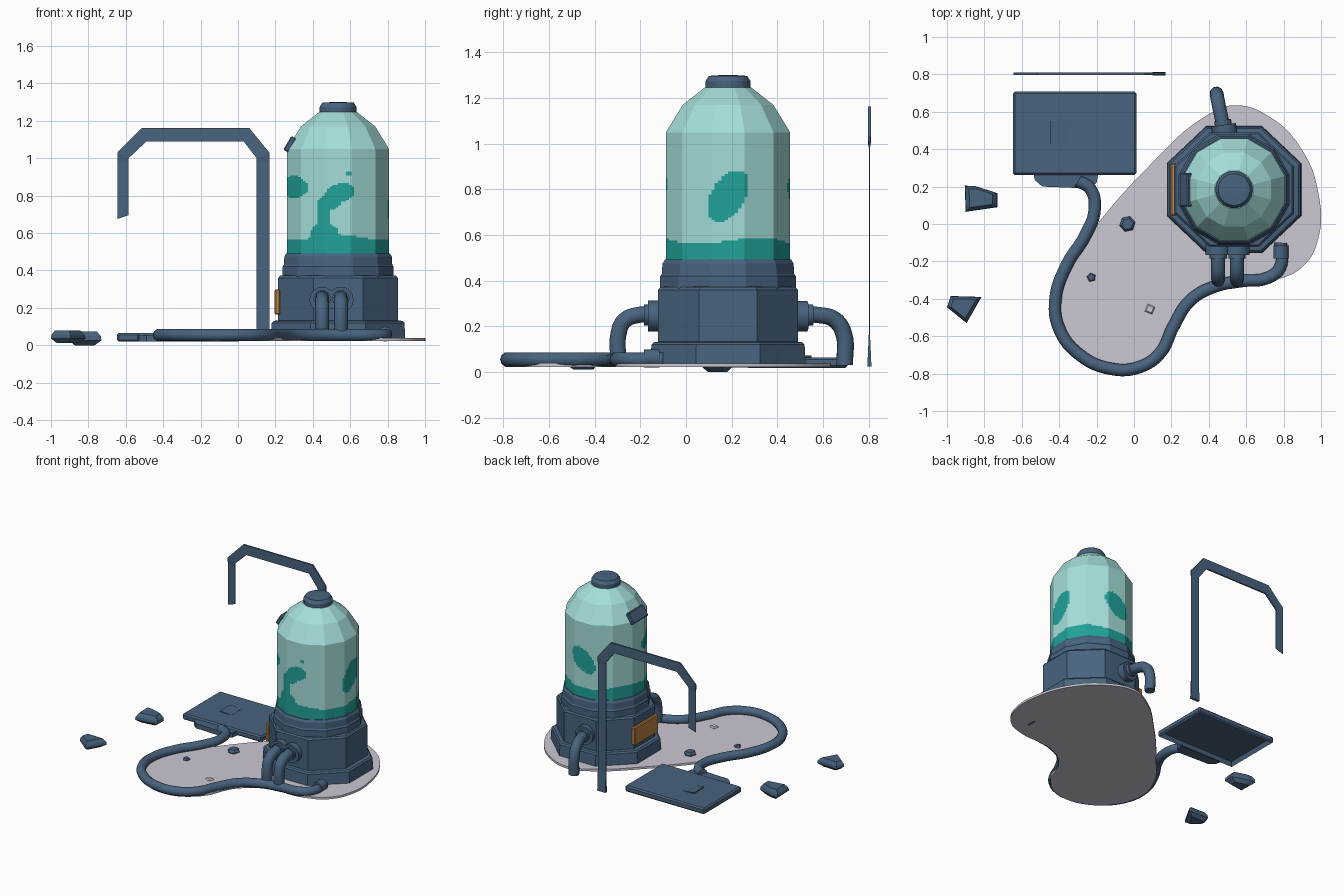
import bpy, bmesh, math
from mathutils import Vector, Matrix

if "Cube" in bpy.data.objects:
    bpy.data.objects.remove(bpy.data.objects["Cube"])


def material(name, rgb):
    m = bpy.data.materials.new(name)
    m.diffuse_color = (*rgb, 1)
    m.use_nodes = True
    m.node_tree.nodes["Principled BSDF"].inputs["Base Color"].default_value = m.diffuse_color
    return m


BLUE = material("slate blue metal", (0.065, 0.125, 0.21))
GLASS = material("pale aqua glass", (0.37, 0.73, 0.70))
TEAL = material("teal liquid", (0.015, 0.36, 0.32))
GREY = material("pale lavender grey", (0.60, 0.58, 0.65))
ORANGE = material("amber panel", (0.50, 0.23, 0.05))
CX, CY = 0.535, 0.184


def finish(name, bm, *mats):
    bmesh.ops.recalc_face_normals(bm, faces=bm.faces)
    me = bpy.data.meshes.new(name)
    bm.to_mesh(me)
    bm.free()
    ob = bpy.data.objects.new(name, me)
    bpy.context.collection.objects.link(ob)
    for m in mats:
        me.materials.append(m)
    return ob


def activate(ob):
    bpy.ops.object.select_all(action='DESELECT')
    ob.select_set(True)
    bpy.context.view_layer.objects.active = ob


def smooth(ob, angle=40):
    activate(ob)
    bpy.ops.object.shade_smooth_by_angle(angle=math.radians(angle))


def loft(name, rings, mat):
    """Closed skin through rings with equal point counts, capped at both ends."""
    bm = bmesh.new()
    loops = [[bm.verts.new(p) for p in r] for r in rings]
    n = len(loops[0])
    for a, b in zip(loops, loops[1:]):
        for i in range(n):
            j = (i + 1) % n
            bm.faces.new((a[i], a[j], b[j], b[i]))
    bm.faces.new(loops[0])
    bm.faces.new(loops[-1])
    return finish(name, bm, mat)


def lathe(name, profile, sides, mat, ys=1.0):
    """Polygonal turned part around the tank axis; r is the flat-to-centre distance."""
    k = 1 / math.cos(math.pi / sides)
    ang = [2 * math.pi * (i + 0.5) / sides for i in range(sides)]
    return loft(name, [[(CX + r * k * math.cos(a), CY + ys * r * k * math.sin(a), z)
                        for a in ang] for r, z in profile], mat)


def box(name, centre, size, mat, rot=None):
    bm = bmesh.new()
    bmesh.ops.create_cube(bm, size=1, matrix=Matrix.Diagonal((*size, 1)))
    bmesh.ops.bevel(bm, geom=bm.edges[:], offset=0.006, segments=1, affect='EDGES')
    bm.transform(Matrix.Translation(centre) @ (rot or Matrix()))
    return finish(name, bm, mat)


def disc(name, centre, r, depth, mat, axis):
    bm = bmesh.new()
    bmesh.ops.create_cone(bm, cap_ends=True, segments=16, radius1=r, radius2=r, depth=depth)
    q = Vector((0, 0, 1)).rotation_difference(Vector(axis)).to_matrix().to_4x4()
    bm.transform(Matrix.Translation(centre) @ q)
    ob = finish(name, bm, mat)
    smooth(ob)
    return ob


def curve(name, pts, mat, r=0.0, closed=False):
    """Round tube through points, or a filled flat sheet when closed."""
    cu = bpy.data.curves.new(name, 'CURVE')
    cu.dimensions = '2D' if closed else '3D'
    sp = cu.splines.new('BEZIER')
    sp.bezier_points.add(len(pts) - 1)
    for bp, p in zip(sp.bezier_points, pts):
        bp.co = p
        bp.handle_left_type = bp.handle_right_type = 'AUTO'
    sp.use_cyclic_u = closed
    sp.resolution_u = 6
    if closed:
        cu.fill_mode, cu.extrude = 'BOTH', 0.008
    else:
        cu.bevel_depth, cu.bevel_resolution, cu.use_fill_caps = r, 3, True
    cu.materials.append(mat)
    ob = bpy.data.objects.new(name, cu)
    bpy.context.collection.objects.link(ob)
    activate(ob)
    bpy.ops.object.convert(target='MESH')
    smooth(bpy.context.object)
    return ob


# Ground sheet
sheet = curve("ground_sheet", [(x, y, 0) for x, y in [
    (0.54, 0.635), (0.73, 0.57), (0.89, 0.41), (0.985, 0.17), (0.985, -0.08), (0.90, -0.23),
    (0.75, -0.30), (0.46, -0.33), (0.29, -0.45), (0.17, -0.68), (-0.05, -0.79), (-0.29, -0.70),
    (-0.42, -0.45), (-0.37, -0.24), (-0.22, -0.03), (0.09, 0.32), (0.38, 0.575)]], GREY, closed=True)
sheet.location.z = 0.030

# Tank base, body, collar and cap
lathe("tank_foot", [(0.36, 0.025), (0.355, 0.12), (0.345, 0.13), (0.31, 0.135)], 8, BLUE, 0.945)
lathe("tank_body", [(0.32, 0.12), (0.32, 0.36), (0.31, 0.372), (0.28, 0.375)], 8, BLUE, 0.955)
lathe("tank_collar", [(0.297, 0.36), (0.297, 0.42), (0.29, 0.43), (0.287, 0.475),
                      (0.277, 0.492), (0.25, 0.492)], 12, BLUE)
smooth(lathe("tank_cap", [(0.098, 1.225), (0.098, 1.275), (0.084, 1.297), (0.04, 1.30)], 24, BLUE), 30)

# Glass dome: twelve flat sides, finely cut so the liquid patches follow face rules
SIDES, SUB = 12, 10
R = 0.272 / math.cos(math.pi / SIDES)
corner = [Vector((math.cos(t), math.sin(t))) for t in
          [2 * math.pi * (i + 0.5) / SIDES for i in range(SIDES)]]
outline = []
for i in range(SIDES):
    outline += [corner[i].lerp(corner[(i + 1) % SIDES], s / SUB) for s in range(SUB)]
levels = [(R, 0.485 + 0.565 * i / 56) for i in range(57)] + [(R * 0.73, 1.17), (R * 0.37, 1.247)]
# patches: angle, half angle, height, half height, tilt
patches = [(-150, 24, 0.845, 0.062, 0), (-88, 17, 0.815, 0.05, 0.0008), (-100, 15, 0.765, 0.045, 0.001),
           (-107, 7, 0.67, 0.12, 0.002), (-106, 18, 0.58, 0.075, 0), (0, 19, 0.77, 0.10, 0.0028),
           (90, 20, 0.77, 0.085, -0.002), (-78, 2, 0.92, 0.012, 0)]


def is_liquid(c):
    a = math.degrees(math.atan2(c.y - CY, c.x - CX))
    if c.z < 0.575 + 0.012 * math.sin(math.radians(3 * a)):
        return True
    for a0, ha, z0, hz, tilt in patches:
        d = (a - a0 + 180) % 360 - 180
        if (d / ha) ** 2 + ((c.z - z0 - tilt * d) / hz) ** 2 < 1:
            return True
    return False


dome = loft("glass_dome", [[(CX + p.x * r, CY + p.y * r, z) for p in outline] for r, z in levels], GLASS)
dome.data.materials.append(TEAL)
for f in dome.data.polygons:
    f.material_index = int(abs(f.normal.z) < 0.5 and is_liquid(f.center))

# Dome label plate and amber panel on the left side
box("dome_plate", (0.277, 0.184, 1.075), (0.03, 0.18, 0.085), BLUE, Matrix.Rotation(math.radians(31), 4, 'Y'))
box("amber_panel", (0.211, 0.184, 0.232), (0.03, 0.28, 0.135), ORANGE)

# Elbow pipes with flanges, two in front and one behind
for i, x in enumerate((0.45, 0.55)):
    curve(f"front_pipe_{i}", [(x, -0.10, 0.25), (x, -0.21, 0.25), (x, -0.27, 0.225),
                              (x, -0.295, 0.17), (x, -0.297, 0.05)], BLUE, 0.037)
    disc(f"front_flange_{i}", (x, -0.137, 0.245), 0.068, 0.06, BLUE, (0, 1, 0))
    disc(f"front_ring_{i}", (x, -0.17, 0.25), 0.046, 0.03, BLUE, (0, 1, 0))
curve("back_pipe", [(0.49, 0.46, 0.25), (0.465, 0.58, 0.25), (0.45, 0.65, 0.23),
                    (0.443, 0.69, 0.17), (0.442, 0.695, 0.03)], BLUE, 0.037)
disc("back_flange", (0.483, 0.50, 0.245), 0.068, 0.06, BLUE, (-0.15, 1, 0))
disc("back_ring", (0.476, 0.54, 0.25), 0.046, 0.03, BLUE, (-0.15, 1, 0))

# Long hose around the sheet, from the flat panel to the tank
curve("long_hose", [(x, y, 0.055) for x, y in [
    (-0.30, 0.23), (-0.235, 0.19), (-0.21, 0.08), (-0.26, -0.06), (-0.36, -0.22), (-0.42, -0.40),
    (-0.40, -0.56), (-0.29, -0.70), (-0.12, -0.775), (0.03, -0.765), (0.14, -0.69), (0.21, -0.55),
    (0.30, -0.41), (0.43, -0.335), (0.58, -0.305), (0.71, -0.29), (0.78, -0.235), (0.785, -0.10)]],
    BLUE, 0.033)
disc("hose_end_ring", (0.785, -0.15, 0.06), 0.04, 0.07, BLUE, (0, 1, 0))

# Flat panel lying on the ground, hollow underneath
bm = bmesh.new()
bmesh.ops.create_cube(bm, size=1, matrix=Matrix.Translation((-0.317, 0.485, 0.042))
                      @ Matrix.Diagonal((0.66, 0.445, 0.046, 1)))
bmesh.ops.bevel(bm, geom=bm.edges[:], offset=0.01, segments=1, affect='EDGES')
under = min(bm.faces, key=lambda f: f.calc_center_median().z)
bmesh.ops.inset_region(bm, faces=[under], thickness=0.02)
bmesh.ops.translate(bm, vec=(0, 0, 0.03), verts=under.verts)
finish("flat_panel", bm, BLUE)
conn = [(-0.54, 0.28), (-0.53, 0.235), (-0.49, 0.20), (-0.24, 0.19), (-0.20, 0.22), (-0.19, 0.28)]
loft("panel_connector", [[(x, y, z) for x, y in conn] for z in (0.02, 0.055)], BLUE)
notch = [(-0.45, 0.43), (-0.355, 0.43), (-0.355, 0.55), (-0.45, 0.55)]
loft("panel_latch", [[(x, y, 0.06) for x, y in notch],
                     [(x, y, 0.066 + 0.08 * (-0.355 - x)) for x, y in notch]], BLUE)

# Thin bent frame at the back: outer x, z, inner x, z, half thickness
bend = [(-0.645, 0.675, -0.585, 0.695, 0.002), (-0.645, 0.98, -0.585, 0.98, 0.002),
        (-0.645, 1.03, -0.585, 1.00, 0.006), (-0.515, 1.162, -0.49, 1.09, 0.006),
        (0.06, 1.162, 0.03, 1.09, 0.006), (0.168, 1.03, 0.10, 1.00, 0.006),
        (0.168, 0.98, 0.10, 0.98, 0.002), (0.168, 0.18, 0.10, 0.18, 0.002),
        (0.168, 0.025, 0.10, 0.025, 0.009)]
loft("bent_frame", [[(a, 0.803 - t, b), (a, 0.803 + t, b), (c, 0.803 + t, d), (c, 0.803 - t, d)]
                    for a, b, c, d, t in bend], BLUE)


# Loose rocks and pebbles: an outline that narrows above and below
def rock(name, pts, z0, z1, mat):
    mx = sum(p[0] for p in pts) / len(pts)
    my = sum(p[1] for p in pts) / len(pts)
    loft(name, [[(mx + (x - mx) * s, my + (y - my) * s, z0 + (z1 - z0) * h) for x, y in pts]
                for s, h in ((0.6, 0), (1, 0.35), (0.96, 0.65), (0.72, 1))], mat)


def ring(x, y, r, n, turn):
    return [(x + r * math.cos(turn + 2 * math.pi * i / n), y + r * math.sin(turn + 2 * math.pi * i / n))
            for i in range(n)]


rock("rock_a", [(-0.905, 0.205), (-0.85, 0.203), (-0.73, 0.165), (-0.73, 0.09), (-0.90, 0.065)], 0.0, 0.075, BLUE)
rock("rock_b", [(-0.98, -0.385), (-0.815, -0.39), (-0.895, -0.53), (-1.0, -0.445)], 0.012, 0.08, BLUE)
rock("pebble_a", ring(-0.035, 0.0, 0.043, 6, 0.2), 0.034, 0.066, BLUE)
rock("pebble_b", ring(-0.228, -0.285, 0.025, 5, 0.5), 0.034, 0.055, BLUE)
rock("pebble_c", ring(0.085, -0.455, 0.03, 4, 0.4), 0.034, 0.05, GREY)
